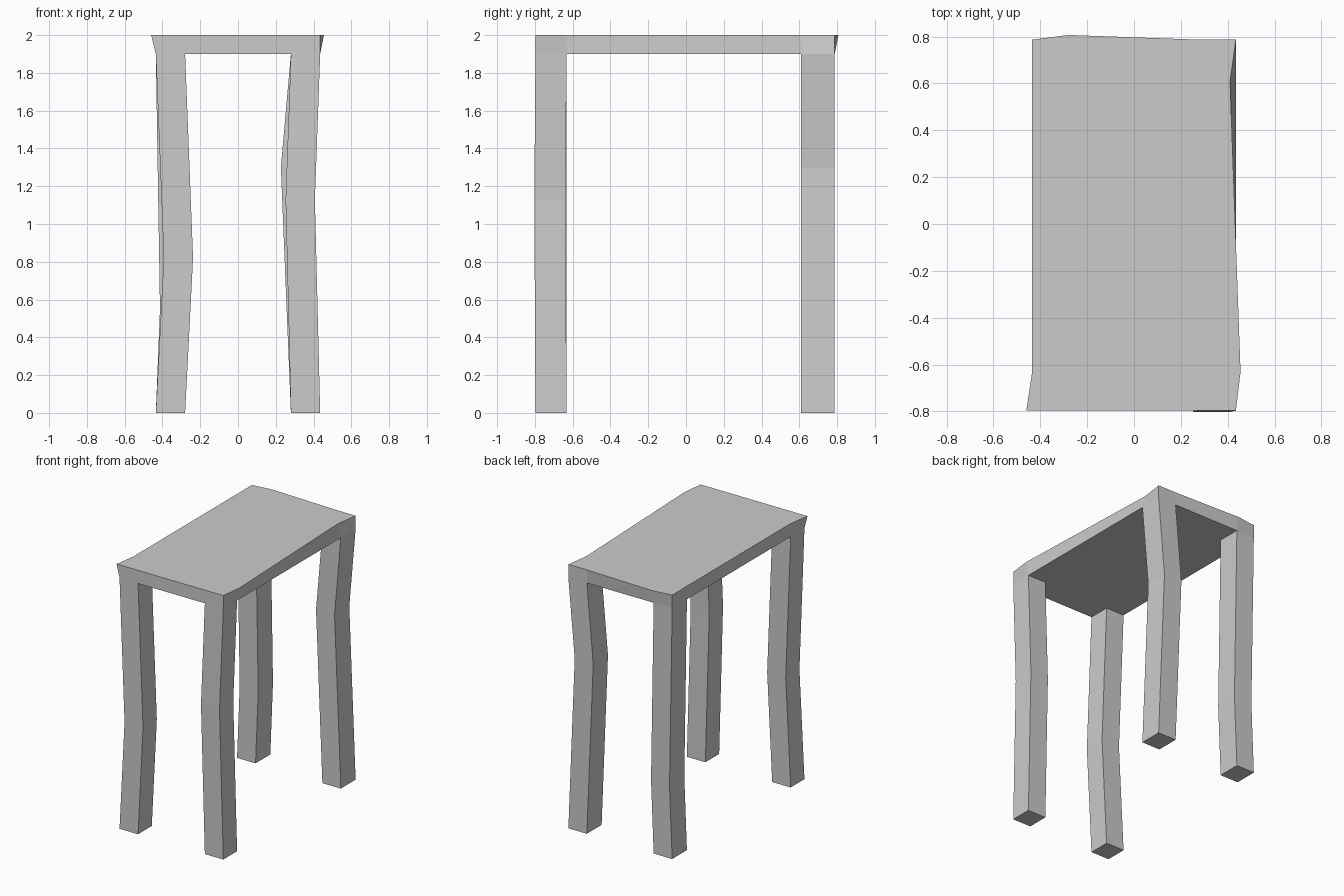
import bpy, bmesh
from mathutils import Vector

if "Cube" in bpy.data.objects:
    bpy.data.objects.remove(bpy.data.objects["Cube"])

XS = (-0.435, -0.28, 0.28, 0.435)
YS = (-0.797, -0.632, 0.61, 0.787)
TOP, UNDER = 2.0, 1.9

# crooked spots on the top edge: grid index -> (dx, dy)
TOP_NUDGE = {(0, 0): (-0.025, 0), (3, 1): (0.02, 0),
             (3, 2): (-0.025, 0), (1, 3): (0, 0.02)}

# legs: corner cell -> (bend height, dx, dy)
LEG_BEND = {(0, 0): (0.82, 0.042, 0), (2, 0): (1.13, -0.028, -0.006),
            (2, 2): (1.30, -0.053, 0), (0, 2): (0.55, 0.022, 0)}

bm = bmesh.new()


def grid_layer(z, nudge):
    verts = {}
    for i, x in enumerate(XS):
        for j, y in enumerate(YS):
            dx, dy = nudge.get((i, j), (0, 0))
            verts[i, j] = bm.verts.new((x + dx, y + dy, z))
    return verts


def extrude_to(face, z, dx, dy):
    ext = bmesh.ops.extrude_discrete_faces(bm, faces=[face])["faces"][0]
    for v in ext.verts:
        v.co += Vector((dx, dy, 0))
        v.co.z = z
    return ext


# table top slab
top = grid_layer(TOP, TOP_NUDGE)
under = grid_layer(UNDER, {})
corners = {}
for i in range(3):
    for j in range(3):
        ring = [(i, j), (i + 1, j), (i + 1, j + 1), (i, j + 1)]
        bm.faces.new([top[k] for k in ring])
        corners[i, j] = bm.faces.new([under[k] for k in reversed(ring)])

# slab sides
rim = ([(i, 0) for i in range(3)] + [(3, j) for j in range(3)]
       + [(i, 3) for i in (3, 2, 1)] + [(0, j) for j in (3, 2, 1)])
for a, b in zip(rim, rim[1:] + rim[:1]):
    bm.faces.new((under[a], under[b], top[b], top[a]))

# bent legs, pulled down from the corner cells
for cell, (z, dx, dy) in LEG_BEND.items():
    knee = extrude_to(corners[cell], z, dx, dy)
    extrude_to(knee, 0, -dx, -dy)

bmesh.ops.recalc_face_normals(bm, faces=bm.faces)
mesh = bpy.data.meshes.new("crooked_table")
bm.to_mesh(mesh)
bm.free()
bpy.context.collection.objects.link(bpy.data.objects.new("crooked_table", mesh))
